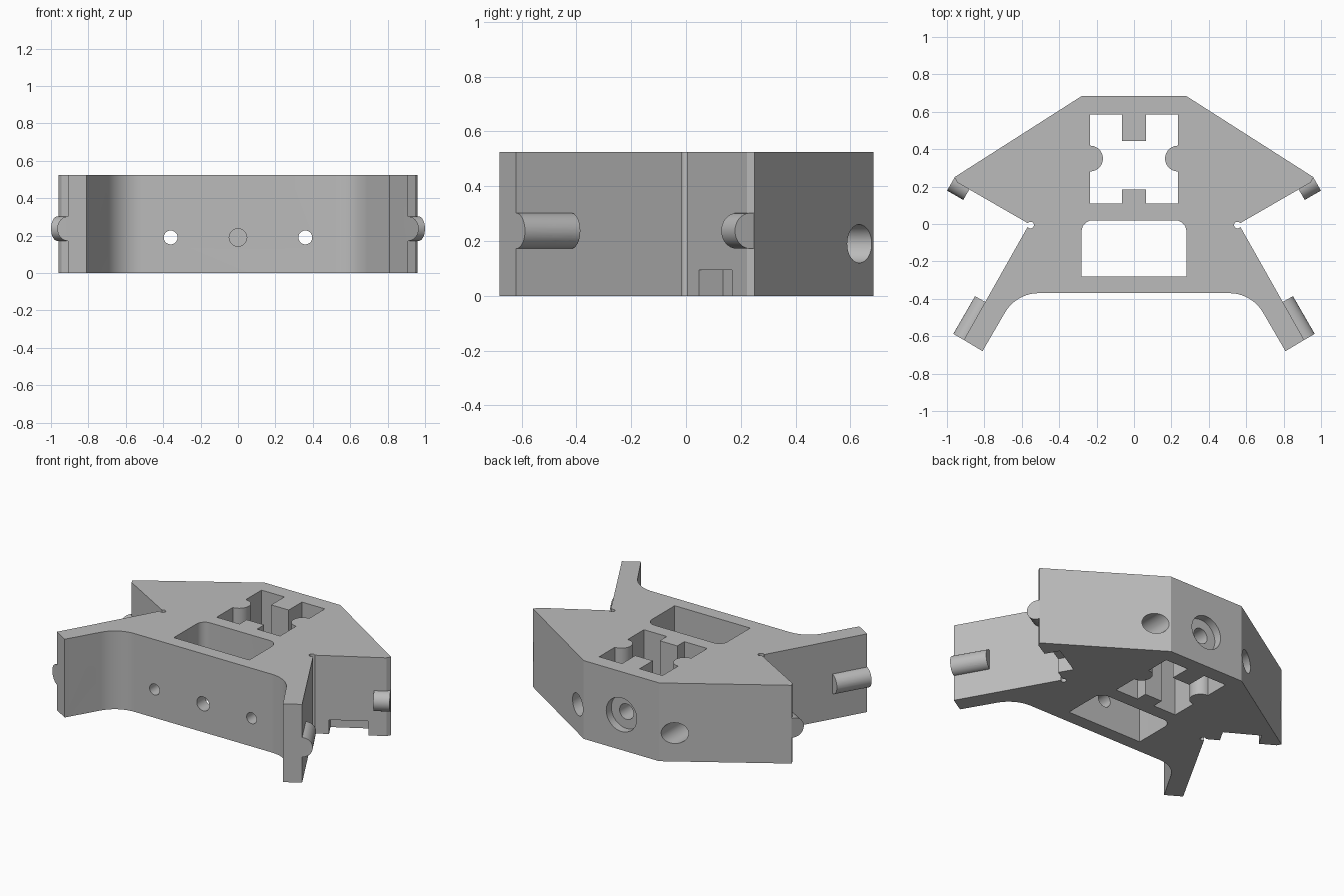
import bpy, bmesh
from math import sin, cos, radians
from mathutils import Vector, Matrix

if "Cube" in bpy.data.objects:
    bpy.data.objects.remove(bpy.data.objects["Cube"], do_unlink=True)

H = 0.525                                    # bracket height
C, S = cos(radians(30)), sin(radians(30))
MID = 0.237                                  # height of the clamp rods and bores

grey = bpy.data.materials.new("plain grey")
grey.use_nodes = True
grey.diffuse_color = (0.5, 0.5, 0.5, 1)
grey.node_tree.nodes["Principled BSDF"].inputs["Base Color"].default_value = (0.5, 0.5, 0.5, 1)


def arc(cx, cy, r, a0, a1, n=16):
    return [(cx + r * cos(radians(a0 + (a1 - a0) * i / n)),
             cy + r * sin(radians(a0 + (a1 - a0) * i / n))) for i in range(n + 1)]


def mirrored(half):
    return half + [(-x, y) for x, y in reversed(half)]


def prism(name, pts, length, matrix=Matrix()):
    """Extrude a flat profile along its local z."""
    bm = bmesh.new()
    low = [bm.verts.new((x, y, 0)) for x, y in pts]
    face = bm.faces.new(low)
    ext = bmesh.ops.extrude_face_region(bm, geom=[face])
    top = [v for v in ext["geom"] if isinstance(v, bmesh.types.BMVert)]
    bmesh.ops.translate(bm, verts=top, vec=(0, 0, length))
    bm.transform(matrix)
    bmesh.ops.recalc_face_normals(bm, faces=bm.faces)
    mesh = bpy.data.meshes.new(name)
    bm.to_mesh(mesh)
    bm.free()
    mesh.materials.append(grey)
    ob = bpy.data.objects.new(name, mesh)
    bpy.context.collection.objects.link(ob)
    return ob


def along(start, direction):
    """Frame at start: local z follows direction, local y is world up."""
    z = Vector(direction).normalized()
    y = Vector((0, 0, 1))
    x = y.cross(z)
    m = Matrix((x, y, z)).transposed().to_4x4()
    m.translation = start
    return m


def bore(start, direction, length, r):
    return prism("bore_cutter", arc(0, 0, r, 0, 360 - 7.5, 47), length, along(start, direction))


def combine(target, tool, operation):
    tool.hide_render = True
    mod = target.modifiers.new("combine", 'BOOLEAN')
    mod.operation, mod.solver, mod.object = operation, 'EXACT', tool
    bpy.context.view_layer.objects.active = target
    bpy.ops.object.modifier_apply(modifier=mod.name)
    bpy.data.objects.remove(tool, do_unlink=True)


# Main block with splayed front arms
half = arc(0.51, -0.578, 0.208, 90, 30) + [(0.81, -0.68), (0.91, -0.62), (0.56, 0),
                                           (0.945, 0.222), (0.96, 0.25), (0.28, 0.684)]
body = prism("clamp_bracket", mirrored(half), H)

# Half-round ribs on the arms and on the wall ends
for s in (1, -1):
    ribs = [((0.91, -0.62), (-S, C), (C, S), 0.233),
            ((0.967, 0.235), (-C, -S), (S, -C), 0.1)]
    for (px, py), (dx, dy), (ox, oy), length in ribs:
        m = along((s * px, py, MID), (s * dx, dy, 0))
        # local x that points out of the wall
        side = 1 if m.col[0].to_3d().dot(Vector((s * ox, oy, 0))) > 0 else -1
        profile = [(side * x, y) for x, y in
                   arc(0, 0, 0.065, -90, 90, 24) + [(-0.02, 0.065), (-0.02, -0.065)]]
        combine(body, prism("rib", profile, length, m), 'UNION')

cutters = []
down = Matrix.Translation((0, 0, -0.1))

# Central shaped through slot
slot = [(0.065, 0.185), (0.065, 0.11), (0.235, 0.11)] + arc(0.235, 0.35, 0.069, 270, 90) \
    + [(0.235, 0.585), (0.065, 0.585), (0.065, 0.445)]
cutters.append(prism("slot_cutter", mirrored(slot), 1, down))

# Front pocket and the round dip in its front wall
pocket = [(0.28, -0.28)] + arc(0.22, -0.04, 0.06, 0, 90, 10)
cutters.append(prism("pocket_cutter", mirrored(pocket), 1, down))
cutters.append(bore((0, -0.5, 0.55), (0, 1, 0), 0.25, 0.279))

# Centre holes, front and back
cutters.append(bore((0, -0.5, 0.19), (0, 1, 0), 0.3, 0.047))
cutters.append(bore((0, 0.8, MID), (0, -1, 0), 0.17, 0.113))
cutters.append(bore((0, 0.8, MID), (0, -1, 0), 0.4, 0.052))

for s in (1, -1):
    # Long front-to-back screw holes with wider back ends
    cutters.append(bore((s * 0.36, -0.5, 0.19), (0, 1, 0), 1.3, 0.037))
    cutters.append(bore((s * 0.36, 0.42, 0.19), (0, 1, 0), 0.4, 0.07))
    # Arm holes
    cutters.append(bore((s * 0.643, -0.59, MID), (s * C, S, 0), 0.4, 0.046))
    # Slanted bores from the clamp wall out through the back
    n = Vector((-s * S, C, 0))
    p = Vector((s * 0.745, 0.105, MID))
    cutters.append(bore(p - n * 0.08, n, 0.4, 0.065))
    cutters.append(bore(p + n * 0.15, n, 0.8, 0.128))
    # Relief at the inner corner of the clamp
    cutters.append(prism("relief_cutter", arc(s * 0.553, -0.006, 0.018, 0, 345, 23), 1, down))
    # Notch under the clamp wall
    corners = [(0.095, -0.05), (0.335, -0.05), (0.335, 0.1), (0.095, 0.1)]
    notch = [(s * (0.56 + C * u - S * v), S * u + C * v) for u, v in corners]
    cutters.append(prism("notch_cutter", notch, 0.195, down))

for cutter in cutters:
    combine(body, cutter, 'DIFFERENCE')

bpy.ops.object.select_all(action='DESELECT')
body.select_set(True)
bpy.context.view_layer.objects.active = body
bpy.ops.object.shade_smooth_by_angle(angle=radians(25))
